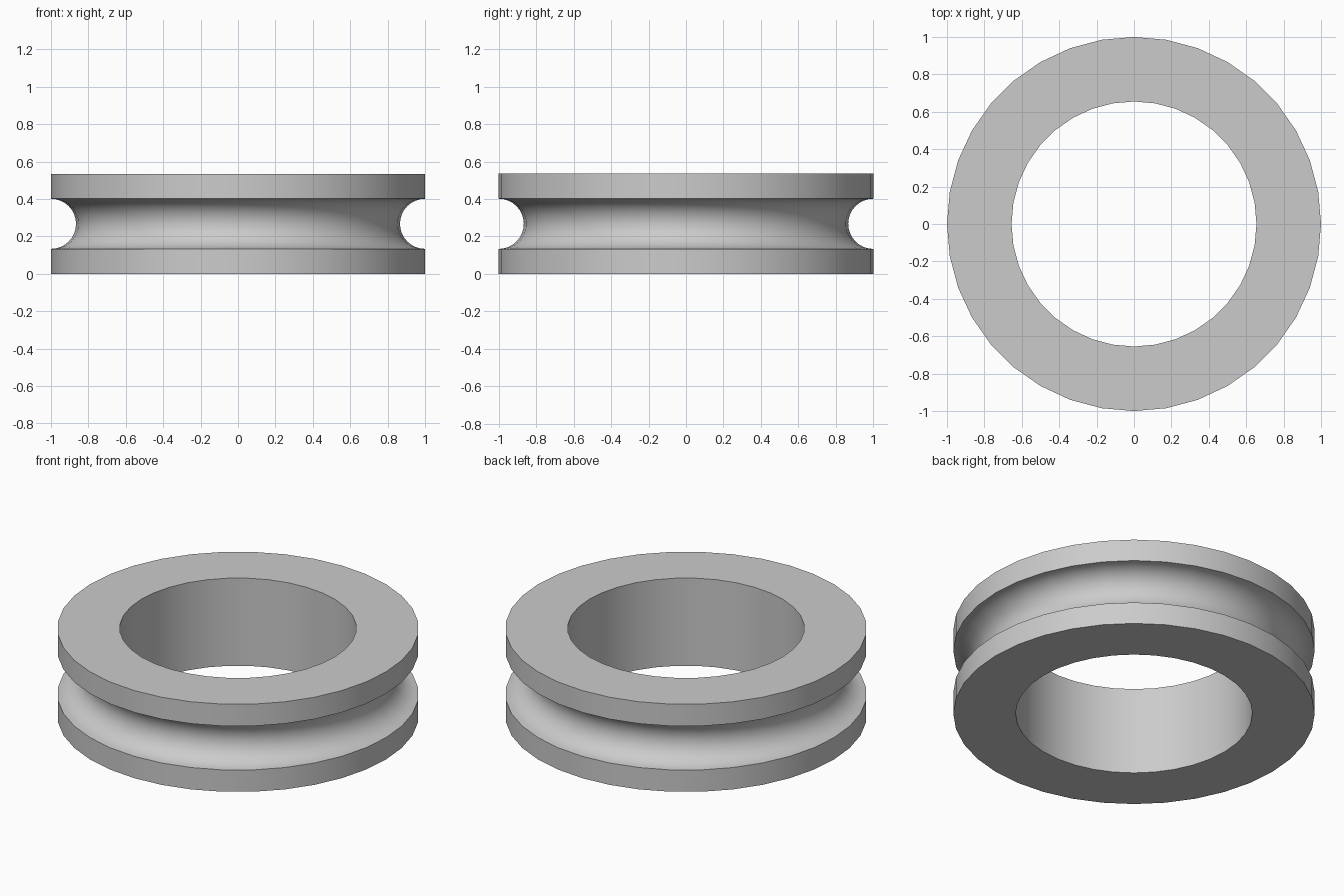
import bpy
import bmesh
from math import cos, sin, pi, radians

cube = bpy.data.objects.get("Cube")
if cube:
    bpy.data.objects.remove(cube, do_unlink=True)

SIDES = 36
HEIGHT, INNER, OUTER = 0.535, 0.655, 1.0
GROOVE, STEPS = 0.134, 16

# Single grey finish
grey = bpy.data.materials.new("light grey")
grey.use_nodes = True
color = (0.6, 0.6, 0.6, 1)
grey.diffuse_color = color
grey.node_tree.nodes["Principled BSDF"].inputs["Base Color"].default_value = color

# Cross-section: flat ring with a half-round groove in the rim
profile = [(INNER, 0), (OUTER, 0)]
for i in range(STEPS + 1):
    a = pi * i / STEPS
    profile.append((OUTER - GROOVE * sin(a), HEIGHT / 2 - GROOVE * cos(a)))
profile += [(OUTER, HEIGHT), (INNER, HEIGHT)]

# Revolve the section around the vertical axis
bm = bmesh.new()
rings = []
for s in range(SIDES):
    t = 2 * pi * s / SIDES
    rings.append([bm.verts.new((r * cos(t), r * sin(t), z)) for r, z in profile])
for s, ring in enumerate(rings):
    following = rings[(s + 1) % SIDES]
    for i in range(len(profile)):
        j = (i + 1) % len(profile)
        bm.faces.new((ring[i], following[i], following[j], ring[j]))
bmesh.ops.recalc_face_normals(bm, faces=bm.faces)

mesh = bpy.data.meshes.new("grooved_ring")
bm.to_mesh(mesh)
bm.free()
mesh.materials.append(grey)
ring_object = bpy.data.objects.new("grooved_ring", mesh)
bpy.context.collection.objects.link(ring_object)

# Smooth the curved walls and keep the rim edges crisp
bpy.context.view_layer.objects.active = ring_object
ring_object.select_set(True)
bpy.ops.object.shade_smooth_by_angle(angle=radians(30))
